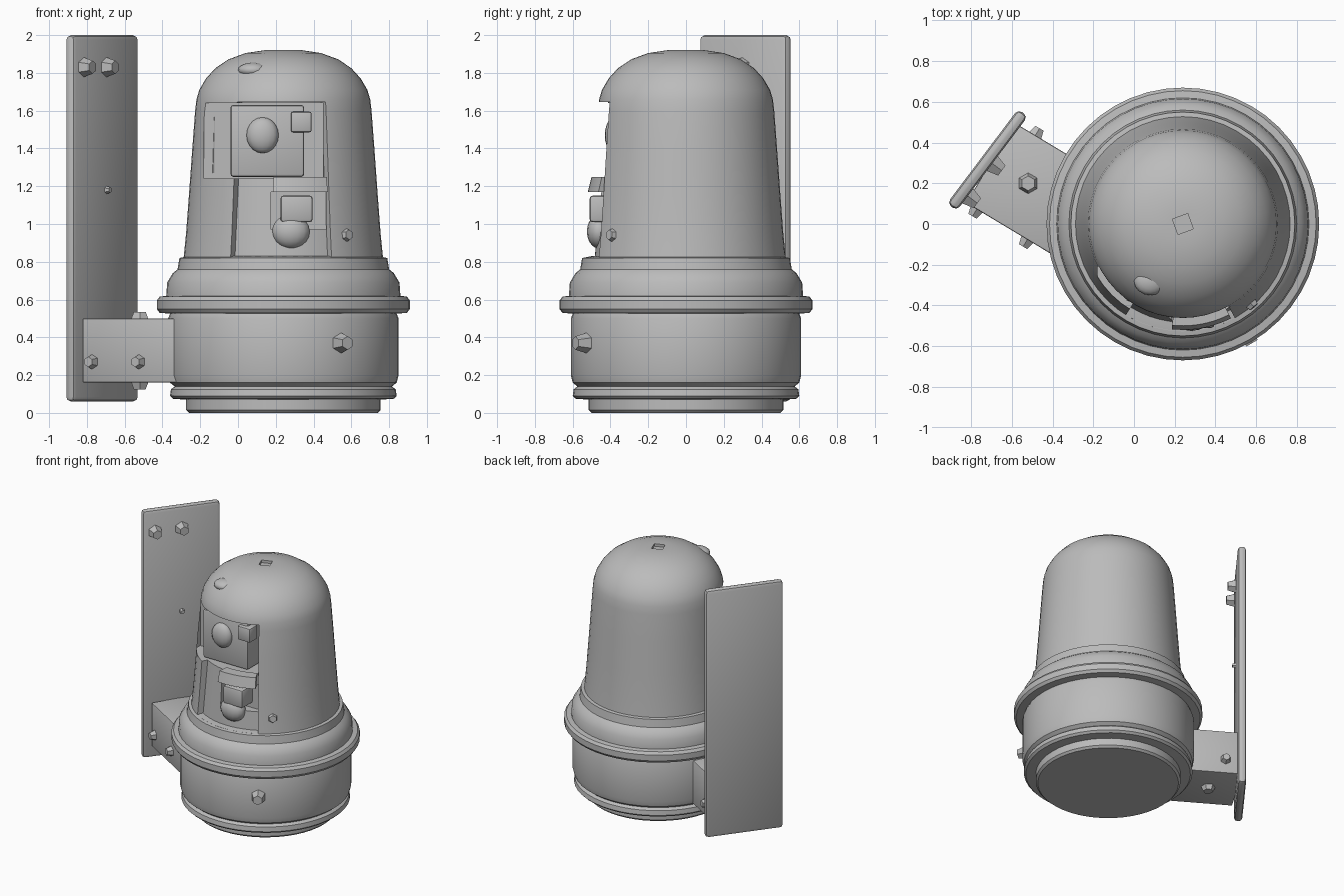
import bpy, bmesh, math
from mathutils import Vector, Matrix

if "Cube" in bpy.data.objects:
    bpy.data.objects.remove(bpy.data.objects["Cube"], do_unlink=True)

CX = 0.24   # axis of the round housing
grey = bpy.data.materials.new("plain grey")
grey.use_nodes = True
grey.diffuse_color = (0.5, 0.5, 0.5, 1)
grey.node_tree.nodes["Principled BSDF"].inputs["Base Color"].default_value = (0.5, 0.5, 0.5, 1)


def finish(name, bm, matrix=Matrix(), angle=35):
    """Turn a bmesh into a shaded object."""
    bmesh.ops.transform(bm, matrix=matrix, verts=bm.verts)
    bmesh.ops.recalc_face_normals(bm, faces=bm.faces)
    mesh = bpy.data.meshes.new(name)
    bm.to_mesh(mesh)
    bm.free()
    mesh.materials.append(grey)
    obj = bpy.data.objects.new(name, mesh)
    bpy.context.collection.objects.link(obj)
    shade(obj, angle)
    return obj


def activate(obj):
    bpy.ops.object.select_all(action='DESELECT')
    obj.select_set(True)
    bpy.context.view_layer.objects.active = obj


def shade(obj, angle=35):
    activate(obj)
    bpy.ops.object.shade_smooth_by_angle(angle=math.radians(angle))


def lathe(name, profile, steps=48):
    """Solid of revolution from (radius, height) pairs."""
    bm = bmesh.new()
    rings = []
    for r, z in profile:
        rings.append([bm.verts.new((CX + r * math.sin(math.tau * i / steps),
                                    -r * math.cos(math.tau * i / steps), z))
                      for i in range(steps)])
    for a, b in zip(rings, rings[1:]):
        for i in range(steps):
            j = (i + 1) % steps
            bm.faces.new((a[i], a[j], b[j], b[i]))
    bm.faces.new(rings[0][::-1])
    bm.faces.new(rings[-1])
    return finish(name, bm)


def sector(name, low, high, start, end, steps=10):
    """Curved block; low and high are (inner radius, outer radius, height)."""
    bm = bmesh.new()
    rows = []
    for i in range(steps + 1):
        t = math.radians(start + (end - start) * i / steps)
        s, c = math.sin(t), math.cos(t)
        corners = [(low[0], low[2]), (low[1], low[2]), (high[1], high[2]), (high[0], high[2])]
        rows.append([bm.verts.new((CX + r * s, -r * c, z)) for r, z in corners])
    for a, b in zip(rows, rows[1:]):
        for k in range(4):
            m = (k + 1) % 4
            bm.faces.new((a[k], a[m], b[m], b[k]))
    bm.faces.new(rows[0])
    bm.faces.new(rows[-1])
    return finish(name, bm)


def box(name, centre, size, turn=0, bevel=0):
    bm = bmesh.new()
    bmesh.ops.create_cube(bm, size=1)
    bmesh.ops.scale(bm, vec=size, verts=bm.verts)
    if bevel:
        bmesh.ops.bevel(bm, geom=bm.edges[:], offset=bevel, segments=2, profile=0.5, affect='EDGES')
    return finish(name, bm, Matrix.Translation(centre) @ Matrix.Rotation(math.radians(turn), 4, 'Z'))


def ball(name, centre, size):
    bm = bmesh.new()
    bmesh.ops.create_uvsphere(bm, u_segments=16, v_segments=10, radius=1)
    bmesh.ops.scale(bm, vec=size, verts=bm.verts)
    return finish(name, bm, Matrix.Translation(centre), 60)


def bolt(name, base, direction, radius=0.05, height=0.05):
    """Six-sided bolt head standing on a surface."""
    direction = Vector(direction).normalized()
    bm = bmesh.new()
    bmesh.ops.create_cone(bm, cap_ends=True, segments=6, radius1=radius,
                          radius2=radius * 0.6, depth=height + 0.02)
    spin = direction.to_track_quat('Z', 'Y').to_matrix().to_4x4()
    place = Matrix.Translation(Vector(base) + direction * (height / 2 - 0.01))
    return finish(name, bm, place @ spin, 25)


def cut(target, cutter):
    mod = target.modifiers.new("cut", 'BOOLEAN')
    mod.operation = 'DIFFERENCE'
    mod.solver = 'EXACT'
    mod.object = cutter
    activate(target)
    bpy.ops.object.modifier_apply(modifier=mod.name)
    bpy.data.objects.remove(cutter, do_unlink=True)


# Lower housing with its rims and stepped collar
lathe("base_housing", [(0.50, 0), (0.515, 0.015), (0.515, 0.07), (0.585, 0.075), (0.6, 0.09),
                       (0.595, 0.125), (0.575, 0.14), (0.6, 0.16), (0.61, 0.2), (0.61, 0.5),
                       (0.6, 0.525), (0.655, 0.53), (0.67, 0.55), (0.67, 0.595), (0.655, 0.615),
                       (0.62, 0.62), (0.615, 0.69), (0.585, 0.74), (0.56, 0.76),
                       (0.55, 0.82), (0.5, 0.83)])

# Tapered dome cover
dome = lathe("dome_cover", [(0.53, 0.8), (0.515, 0.95), (0.5, 1.15), (0.482, 1.4), (0.467, 1.6),
                            (0.46, 1.66), (0.445, 1.71), (0.41, 1.77), (0.36, 1.825),
                            (0.29, 1.872), (0.2, 1.905), (0.1, 1.92), (0.03, 1.92)])

# Front slot, deep window and small lower pocket
cut(dome, sector("slot_cutter", (0.483, 0.7, 0.825), (0.412, 0.7, 1.645), -32, 29))
cut(dome, box("window_cutter", (0.135, -0.46, 1.44), (0.63, 0.5, 0.40)))
cut(dome, box("pocket_cutter", (0.32, -0.5, 1.07), (0.29, 0.24, 0.2)))
cut(dome, box("vent_cutter", (0.24, 0, 1.92), (0.08, 0.08, 0.04), 20))
shade(dome)

# Camera block and lens inside the window
box("camera_body", (0.155, -0.28, 1.44), (0.39, 0.2, 0.38), bevel=0.015)
ball("camera_lens", (0.13, -0.38, 1.47), (0.085, 0.05, 0.095))
box("camera_latch", (0.335, -0.36, 1.54), (0.11, 0.1, 0.11), bevel=0.012)
sector("window_side_guard", (0.36, 0.43, 1.27), (0.35, 0.42, 1.63), -74, -60, 4)

# Hood, sensor and bump below the window
sector("sensor_hood", (0.42, 0.52, 1.17), (0.42, 0.5, 1.25), -6, 27)
box("sensor_block", (0.31, -0.44, 1.08), (0.17, 0.14, 0.14), bevel=0.015)
ball("lower_bump", (0.28, -0.46, 0.96), (0.1, 0.065, 0.09))

# Small fittings on dome and housing
ball("dome_button", (0.08, -0.28, 1.815), (0.08, 0.07, 0.04))
bolt("dome_bolt", (0.57, -0.385, 0.94), (0.33, -0.385, 0.05), 0.045, 0.03)
bolt("housing_latch", (0.545, -0.525, 0.37), (0.305, -0.525, 0), 0.06, 0.07)

# Wall plate with its bolts
plate_centre = Vector((-0.72, 0.315, 1.03))
along = Vector((0.6, 0.8, 0))
inward = Vector((0.8, -0.6, 0))
box("wall_plate", plate_centre, (0.06, 0.58, 1.94), -37, 0.025)
for name, u, z, r in (("right", -0.2, 1.83, 0.058), ("left", 0.0, 1.83, 0.058),
                      ("middle", 0.0, 1.18, 0.025)):
    spot = plate_centre + along * u + inward * 0.03
    spot.z = z
    bolt("plate_bolt_" + name, spot, inward, r, r)

# Support arm between plate and housing
turn = -31
out = Vector((math.cos(math.radians(turn)), math.sin(math.radians(turn)), 0))
side = Vector((-out.y, out.x, 0))
arm_middle = side * -0.106 + out * -0.43 + Vector((0, 0, 0.33))
box("support_arm", arm_middle, (0.66, 0.46, 0.34), turn, 0.008)
for name, t, s in (("front_outer", -0.27, -1), ("front_inner", 0.02, -1), ("back", -0.21, 1)):
    bolt("arm_bolt_" + name, arm_middle + out * t + side * s * 0.23 + Vector((0, 0, -0.06)),
         side * s, 0.045, 0.04)
for name, s in (("top", 1), ("bottom", -1)):
    bolt("arm_bolt_" + name, (-0.52, 0.2, 0.33 + s * 0.17), (0, 0, s), 0.06, 0.035)
